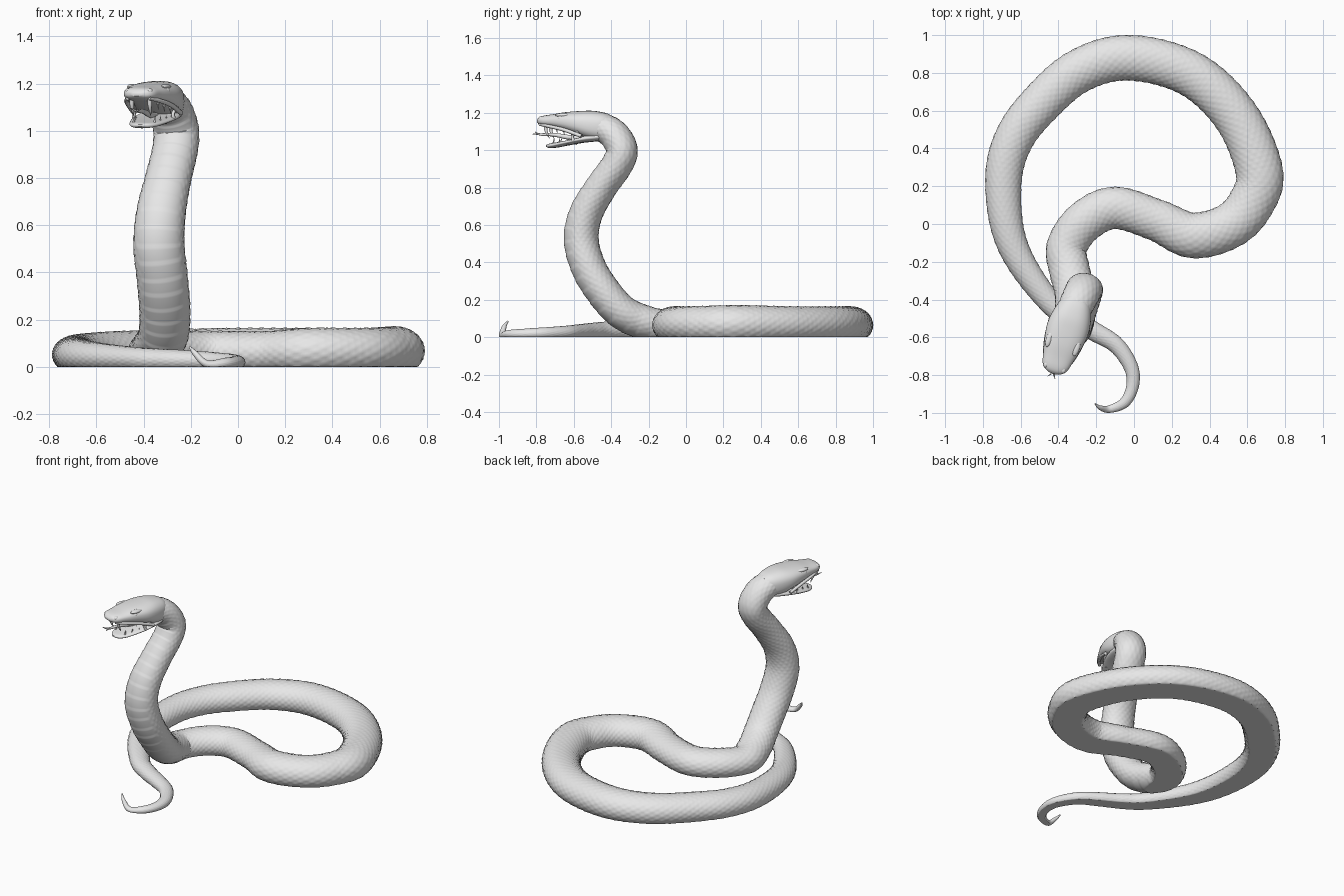
import bpy, bmesh
from math import sin, cos, pi, copysign
from mathutils import Vector

cube = bpy.data.objects.get("Cube")
if cube:
    bpy.data.objects.remove(cube, do_unlink=True)

grey = bpy.data.materials.new("pale_grey")
grey.use_nodes = True
grey.diffuse_color = (0.8, 0.8, 0.8, 1)
grey.node_tree.nodes["Principled BSDF"].inputs["Base Color"].default_value = (0.8, 0.8, 0.8, 1)

UP = Vector((0, 0, 1))
FWD = Vector((-0.32, -0.947, 0)).normalized()   # direction the head points
SIDE = FWD.cross(UP)
HEAD = Vector((-0.315, -0.45, 0))


def at_head(along, across, height):
    return HEAD + FWD * along + SIDE * across + UP * height


def spline(rows, step):
    """Smooth curve through rows of numbers, sampled about every step."""
    rows = [Vector(r) for r in rows]
    pts = [rows[0] * 2 - rows[1]] + rows + [rows[-1] * 2 - rows[-2]]
    out = []
    for a, b, c, d in zip(pts, pts[1:], pts[2:], pts[3:]):
        n = max(2, round((c - b).length / step))
        for i in range(n):
            t = i / n
            out.append(b + (c - a) * (t / 2) + (a * 2 - b * 5 + c * 4 - d) * (t * t / 2)
                       + (b * 3 - a - c * 3 + d) * (t ** 3 / 2))
    return out + [rows[-1]]


def finish(obj, name):
    obj.name = name
    obj.data.materials.clear()
    obj.data.materials.append(grey)
    bpy.ops.object.select_all(action="DESELECT")
    obj.select_set(True)
    bpy.context.view_layer.objects.active = obj
    bpy.ops.object.shade_smooth_by_angle(angle=0.8)


def loft(name, rings):
    """Skin closed rings of points and cap both ends."""
    bm = bmesh.new()
    vs = [[bm.verts.new(p) for p in ring] for ring in rings]
    n = len(vs[0])
    for a, b in zip(vs, vs[1:]):
        for j in range(n):
            k = (j + 1) % n
            bm.faces.new((a[j], a[k], b[k], b[j]))
    bm.faces.new(vs[0])
    bm.faces.new(vs[-1][::-1])
    bmesh.ops.recalc_face_normals(bm, faces=bm.faces)
    mesh = bpy.data.meshes.new(name)
    bm.to_mesh(mesh)
    bm.free()
    obj = bpy.data.objects.new(name, mesh)
    bpy.context.collection.objects.link(obj)
    finish(obj, name)


def tube(name, rows, sides=10):
    """Thin tapering tube; rows are (along, across, height, radius) on the head."""
    path = spline(rows, 0.008)
    pos = [at_head(*r[:3]) for r in path]
    rings = []
    for i, p in enumerate(pos):
        t = (pos[min(i + 1, len(pos) - 1)] - pos[max(i - 1, 0)]).normalized()
        u = t.cross(SIDE).normalized()
        v = t.cross(u)
        rings.append([p + (u * cos(2 * pi * j / sides) + v * sin(2 * pi * j / sides)) * path[i][3]
                      for j in range(sides)])
    loft(name, rings)


def ball(name, centre, size):
    bpy.ops.mesh.primitive_uv_sphere_add(segments=20, ring_count=12, location=centre)
    obj = bpy.context.object
    obj.scale = size
    obj.rotation_euler.z = FWD.to_2d().angle_signed(Vector((1, 0)))
    finish(obj, name)


# Body: coils lying on the ground (x, y, half width), tail to front
ground = [(-.13, -.98, .02), (-.05, -.945, .028), (-.008, -.86, .033), (-.015, -.76, .038),
          (-.09, -.645, .044), (-.2, -.575, .05), (-.32, -.51, .055), (-.44, -.42, .061),
          (-.6, -.2, .075), (-.675, 0, .087), (-.69, .25, .097), (-.64, .44, .104),
          (-.52, .61, .11), (-.3, .805, .115), (-.03, .88, .12), (.3, .795, .12),
          (.54, .57, .12), (.663, .28, .125), (.62, .11, .122), (.505, -.01, .12),
          (.31, -.06, .12), (.12, .02, .11), (-.1, .085, .111), (-.26, .015, .11),
          (-.355, -.12, .107)]
# Raised neck (x, y, z, half width)
neck = [(-.34, -.25, .088, .107), (-.315, -.35, .14, .107), (-.31, -.44, .24, .108),
        (-.32, -.52, .37, .108), (-.335, -.56, .52, .108), (-.325, -.535, .66, .104),
        (-.295, -.455, .8, .098), (-.267, -.37, .92, .097), (-.262, -.343, 1, .097),
        (-.283, -.383, 1.08, .094), (-.315, -.45, 1.122, .088), (-.335, -.51, 1.13, .07)]
rows = [(-.205, -.952, .085, .004, .004), (-.18, -.972, .055, .012, .012)]
rows += [(x, y, w * .54, w, w * .83) for x, y, w in ground]
rows += [(x, y, z, w, w * .86) for x, y, z, w in neck]

path = spline(rows, 0.008)
pos = [r.to_3d() if len(r) == 3 else Vector(r[:3]) for r in path]
neck_start = min(range(len(pos)), key=lambda i: (pos[i] - Vector(neck[0][:3])).length)
AROUND = 72
rings, run, heading = [], 0, None
for i, p in enumerate(pos):
    t = (pos[min(i + 1, len(pos) - 1)] - pos[max(i - 1, 0)]).normalized()
    if i <= neck_start:
        heading = Vector((t.x, t.y, 0)).normalized()
        facing = heading
    else:
        facing = heading.lerp(FWD, (i - neck_start) / (len(pos) - neck_start))
    side = facing.cross(UP)
    side = (side - t * side.dot(t)).normalized()
    up = side.cross(t)
    wide, tall = path[i][3:]
    run += (p - pos[i - 1]).length if i else 0
    ring = []
    for j in range(AROUND):
        a = 2 * pi * j / AROUND
        # diamond scales on the back, broad overlapping plates on the belly
        scale = abs(cos(a * 9 + run * 62) * cos(a * 9 - run * 62)) * .03
        plate = (run / .062 % 1) * .03
        belly = min(1, max(0, -sin(a) * 4 - 1.8))
        k = .985 + scale * (1 - belly) + plate * belly
        q = p + (side * wide * cos(a) + up * tall * sin(a)) * k
        q.z = max(q.z, 0)
        ring.append(q)
    rings.append(ring)
loft("body", rings)


# Head: upper skull and lower jaw (along, half width, top, bottom)
def jaw(name, rows, power):
    rings = []
    for along, wide, top, low in spline(rows, 0.01):
        ring = []
        for j in range(40):
            c, s = cos(2 * pi * j / 40), sin(2 * pi * j / 40)
            c, s = (copysign(abs(v) ** power, v) for v in (c, s))
            ring.append(at_head(along, wide * c, (top + low) / 2 + (top - low) / 2 * s))
        rings.append(ring)
    loft(name, rings)


jaw("upper_head", [(-.06, .06, 1.18, 1.07), (-.02, .086, 1.198, 1.05), (.05, .106, 1.21, 1.055),
                   (.12, .112, 1.209, 1.078), (.2, .1, 1.203, 1.103), (.27, .083, 1.192, 1.12),
                   (.32, .07, 1.185, 1.128), (.345, .052, 1.177, 1.136),
                   (.36, .02, 1.163, 1.147)], .8)
jaw("lower_jaw", [(-.06, .05, 1.1, 1.06), (.0, .082, 1.09, 1.05), (.06, .095, 1.082, 1.044),
                  (.12, .097, 1.066, 1.038), (.2, .083, 1.05, 1.024), (.26, .064, 1.04, 1.013),
                  (.295, .04, 1.034, 1.011), (.312, .012, 1.027, 1.018)], .8)

# Paired features
for word, s in (("left", -1), ("right", 1)):
    ball(word + "_eye", at_head(.205, s * .085, 1.168), (.017, .012, .016))
    ball(word + "_brow", at_head(.195, s * .076, 1.187), (.042, .017, .011))
    ball(word + "_nostril_bump", at_head(.325, s * .048, 1.168), (.018, .014, .012))
    tube(word + "_lip", [(.08, s * .105, 1.075, .01), (.18, s * .096, 1.108, .01),
                         (.27, s * .076, 1.127, .009), (.335, s * .048, 1.138, .008)])
    tube(word + "_fang", [(.305, s * .04, 1.135, .011), (.3, s * .04, 1.1, .008),
                          (.282, s * .038, 1.062, .001)])
    tube(word + "_mouth_skin", [(.1, s * .092, 1.1, .01), (.135, s * .088, 1.075, .007),
                                (.13, s * .088, 1.05, .01)])
    for n in range(3):
        u, v = .24 - n * .045, s * (.055 + n * .012)
        tube(word + "_upper_tooth", [(u, v, 1.125 - n * .01, .006), (u - .008, v, 1.088 - n * .008, .001)], 8)
        tube(word + "_lower_tooth", [(u + .02, v * .85, 1.03, .006), (u + .012, v * .85, 1.065, .001)], 8)
    tube(word + "_tongue_fork", [(.335, s * .002, 1.082, .006), (.36, s * .006, 1.086, .005),
                                 (.385, s * .022, 1.092 + s * .006, .001)], 8)

# Tongue
tube("tongue", [(.08, 0, 1.065, .014), (.18, 0, 1.068, .013), (.27, 0, 1.082, .01),
                (.34, 0, 1.083, .007)])
